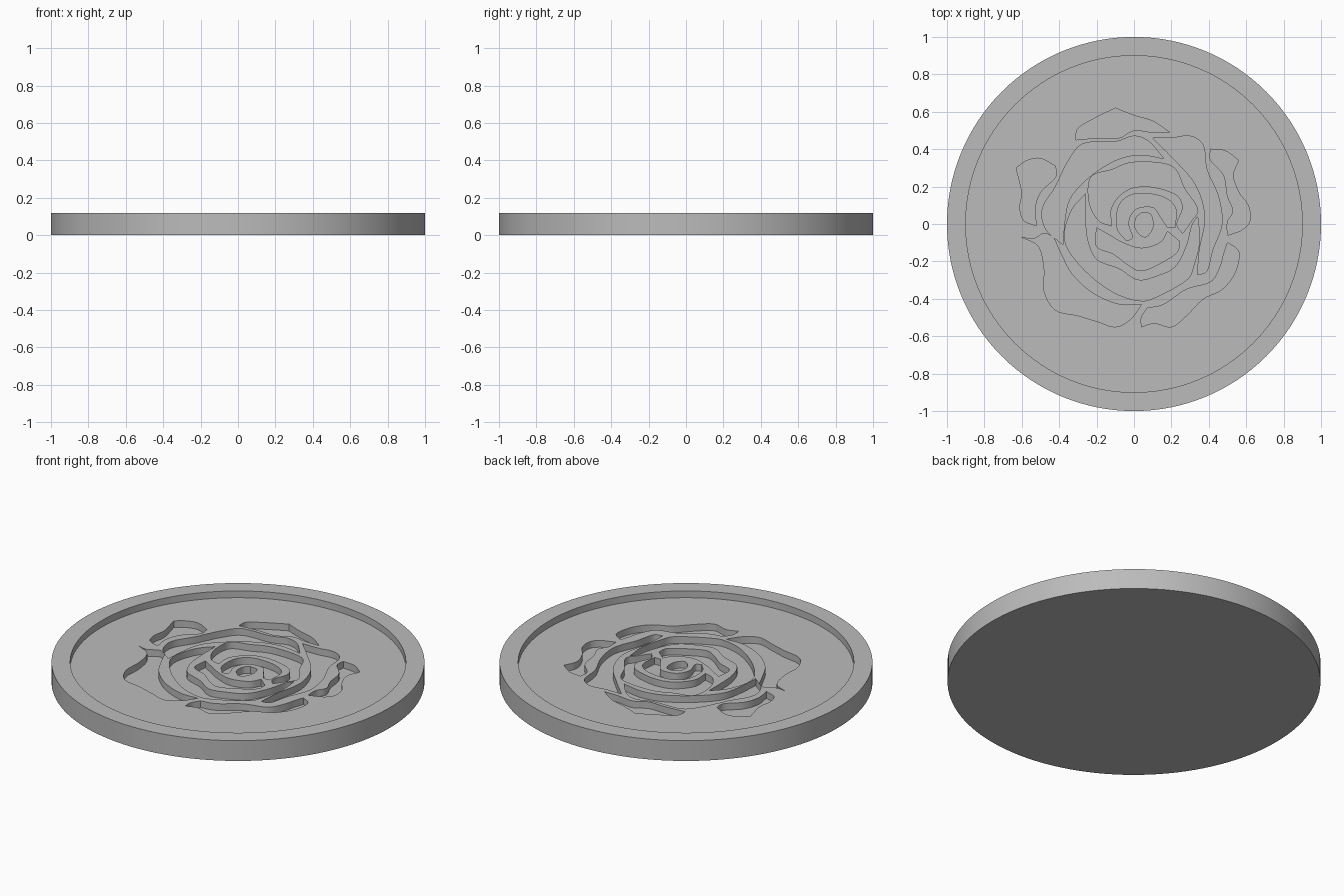
import bpy, bmesh, math
from mathutils import Vector

HEIGHT = 0.12
FLOOR = 0.08        # recessed field inside the rim
POCKET = 0.04       # bottom of the carved petals
STEPS = 6           # curve samples between two points

default_cube = bpy.data.objects.get("Cube")
if default_cube:
    bpy.data.objects.remove(default_cube, do_unlink=True)

grey = bpy.data.materials.new("plain grey")
grey.use_nodes = True
grey_colour = (0.5, 0.5, 0.5, 1)
grey.diffuse_color = grey_colour
grey.node_tree.nodes["Principled BSDF"].inputs["Base Color"].default_value = grey_colour


def smooth_edge(points):
    """Curve through the points (given in hundredths), last point left out."""
    pts = [Vector(p) / 100 for p in points]
    pts = [2 * pts[0] - pts[1]] + pts + [2 * pts[-1] - pts[-2]]
    result = []
    for a, b, c, d in zip(pts, pts[1:], pts[2:], pts[3:]):
        for i in range(STEPS):
            t = i / STEPS
            result.append(b + 0.5 * t * ((c - a)
                          + t * (2 * a - 5 * b + 4 * c - d)
                          + t * t * (3 * b - a - 3 * c + d)))
    return result


def prism(name, outline, bottom, top):
    """Upright solid with the given flat outline."""
    bm = bmesh.new()
    base = bm.faces.new([bm.verts.new((p[0], p[1], bottom)) for p in outline])
    grown = bmesh.ops.extrude_face_region(bm, geom=[base])
    moved = [v for v in grown["geom"] if isinstance(v, bmesh.types.BMVert)]
    bmesh.ops.translate(bm, verts=moved, vec=(0, 0, top - bottom))
    bmesh.ops.recalc_face_normals(bm, faces=bm.faces)
    mesh = bpy.data.meshes.new(name)
    bm.to_mesh(mesh)
    bm.free()
    mesh.materials.append(grey)
    obj = bpy.data.objects.new(name, mesh)
    bpy.context.collection.objects.link(obj)
    return obj


def circle(radius, sides=128):
    angles = [math.tau * i / sides for i in range(sides)]
    return [(radius * math.cos(a), radius * math.sin(a)) for a in angles]


def carve(cutter):
    """Cut a solid out of the medallion and drop the cutter."""
    cutter.hide_render = True
    bpy.context.view_layer.objects.active = medallion
    cut = medallion.modifiers.new(cutter.name, "BOOLEAN")
    cut.operation = "DIFFERENCE"
    cut.solver = "EXACT"
    cut.object = cutter
    bpy.ops.object.modifier_apply(modifier=cut.name)
    bpy.data.objects.remove(cutter, do_unlink=True)


def petal(name, *edges):
    """Carve one petal; its smooth edges meet in sharp corners."""
    outline = [p for edge in edges for p in smooth_edge(edge)]
    carve(prism(name, outline, POCKET, HEIGHT))


# Disc with a raised rim
medallion = prism("rose_medallion", circle(1), 0, HEIGHT)
carve(prism("field_recess", circle(0.9), FLOOR, HEIGHT + 0.1))

# Outer petals
petal("top_petal",
      [(-31, 45), (-30, 51), (-22, 56), (-10, 62)],
      [(-10, 62), (0, 58), (10, 55), (19, 49)],
      [(19, 49), (10, 49), (0, 50), (-8, 46), (-19, 46), (-31, 45)])
petal("upper_right_side_petal",
      [(-63, 30), (-57, 34), (-50, 35), (-42, 31)],
      [(-42, 31), (-42, 25), (-50, 17), (-53, 8), (-52, -1)],
      [(-52, -1), (-59, 2), (-61, 9), (-60, 17), (-63, 30)])
petal("upper_left_side_petal",
      [(41, 40), (49, 39), (56, 34)],
      [(56, 34), (53, 26), (56, 17), (61, 10), (62, 2), (58, -3), (50, -6)],
      [(50, -6), (50, 1), (53, 7), (50, 15), (48, 26), (41, 34), (41, 40)])
petal("lower_right_side_petal",
      [(-60, -7), (-51, -12), (-48, -24), (-48, -36), (-42, -46),
       (-30, -49), (-20, -52), (-10, -55), (-2, -51), (4, -43)],
      [(4, -43), (-8, -43), (-22, -37), (-33, -27), (-39, -16), (-43, -7)],
      [(-43, -7), (-48, -5), (-54, -8), (-60, -7)])
petal("lower_left_side_petal",
      [(50, -10), (56, -15), (54, -26), (47, -35), (37, -40),
       (28, -49), (20, -55), (11, -53), (4, -55)],
      [(4, -55), (4, -50), (7, -45)],
      [(7, -45), (16, -43), (28, -35), (41, -31), (46, -23), (48, -16), (50, -10)])

# Outer ring of wrapped petals
petal("right_wrapping_petal",
      [(-38, -11), (-47, -3), (-49, 8), (-42, 20), (-35, 34), (-27, 43),
       (-10, 44), (0, 47), (8, 44), (16, 35)],
      [(16, 35), (3, 37), (-10, 34), (-24, 25), (-34, 14), (-37, 2), (-38, -11)])
petal("left_wrapping_petal",
      [(10, 46), (20, 46), (30, 47), (37, 42), (39, 29), (45, 15),
       (47, 0), (42, -14), (39, -25), (34, -27)],
      [(34, -27), (35, -14), (38, 4), (33, 21), (21, 35), (10, 46)])
petal("front_wrapping_petal",
      [(-26, 16), (-33, 8), (-37, -4), (-35, -14), (-24, -27), (-10, -37),
       (3, -41), (12, -39), (28, -30), (32, -22), (35, -9), (34, 4)],
      [(34, 4), (31, -1), (28, -12), (22, -23), (12, -28), (2, -30),
       (-8, -24), (-20, -19), (-25, -8), (-26, 5), (-26, 16)])

# Inner petals
petal("back_inner_petal",
      [(-12, -1), (-19, 2), (-24, 12), (-23, 25), (-12, 29), (0, 33),
       (20, 31), (27, 19), (34, 8), (31, 2), (26, -5)],
      [(26, -5), (23, 0), (26, 9), (22, 16), (8, 20), (-4, 18), (-12, 9), (-12, -1)])
petal("front_inner_petal",
      [(-20, -2), (-20, -12), (-11, -16), (-3, -22), (4, -25), (14, -21), (23, -15),
       (24, -9)],
      [(24, -9), (18, -4)],
      [(18, -4), (14, -10), (4, -13), (-6, -10), (-13, -6), (-20, -2)])

# Bud at the centre
petal("bud_fold",
      [(-4, -9), (-9, -2), (-8, 10), (0, 16), (14, 15), (22, 9), (22, -2)],
      [(22, -2), (18, -2)],
      [(18, -2), (14, 4), (10, 9), (1, 8), (-3, 1), (-1, -7), (-4, -9)])
petal("bud_heart",
      [(4, 6), (9, 5), (10, -2), (6, -7), (1, -3), (1, 3), (4, 6)])

# Smooth round walls with crisp rims
bpy.ops.object.select_all(action="DESELECT")
medallion.select_set(True)
bpy.context.view_layer.objects.active = medallion
bpy.ops.object.shade_smooth_by_angle(angle=math.radians(30))
